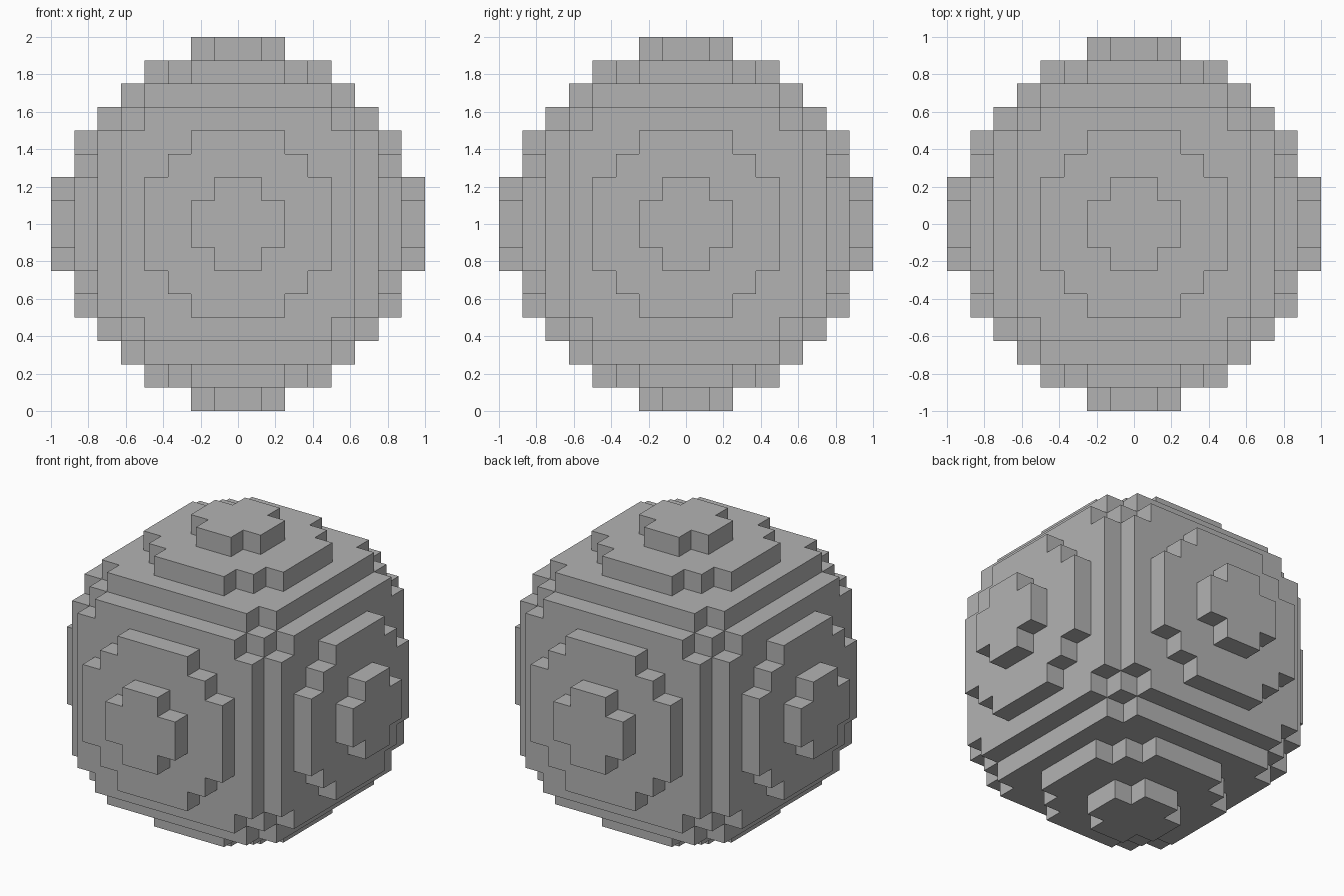
import bpy
import bmesh
from itertools import permutations, product
from mathutils import Vector

cube = bpy.data.objects.get("Cube")
if cube:
    bpy.data.objects.remove(cube)

# One flat grey material
grey = bpy.data.materials.new("plain_grey")
grey.use_nodes = True
colour = (0.45, 0.45, 0.45, 1)
grey.diffuse_color = colour
grey.node_tree.nodes["Principled BSDF"].inputs["Base Color"].default_value = colour

# The ball is the union of these boxes (half sizes in blocks), in every orientation
BLOCK = 0.125
RADIUS = 8
SHAPES = [(8, 2, 1), (7, 4, 2), (7, 3, 3), (6, 5, 4), (5, 5, 5)]
BOXES = {box for shape in SHAPES for box in permutations(shape)}


def is_solid(cell):
    """Tell whether the block with this lowest corner belongs to the ball."""
    return any(all(-half <= c < half for c, half in zip(cell, box)) for box in BOXES)


def add_face(bm, cell, axis, side):
    """Add one outer square of a block, wound outwards."""
    u, v = (axis + 1) % 3, (axis + 2) % 3
    corners = []
    for du, dv in [(0, 0), (1, 0), (1, 1), (0, 1)]:
        p = Vector(cell)
        p[axis] += max(side, 0)
        p[u] += du
        p[v] += dv
        p.z += RADIUS
        corners.append(bm.verts.new(p * BLOCK))
    bm.faces.new(corners if side > 0 else corners[::-1])


# Outer skin of the stepped ball
bm = bmesh.new()
for cell in product(range(-RADIUS, RADIUS), repeat=3):
    if not is_solid(cell):
        continue
    for axis, side in product(range(3), (-1, 1)):
        neighbour = list(cell)
        neighbour[axis] += side
        if not is_solid(neighbour):
            add_face(bm, cell, axis, side)
bmesh.ops.remove_doubles(bm, verts=bm.verts, dist=BLOCK / 100)

mesh = bpy.data.meshes.new("block_ball")
bm.to_mesh(mesh)
bm.free()
mesh.materials.append(grey)
ball = bpy.data.objects.new("block_ball", mesh)
bpy.context.collection.objects.link(ball)
